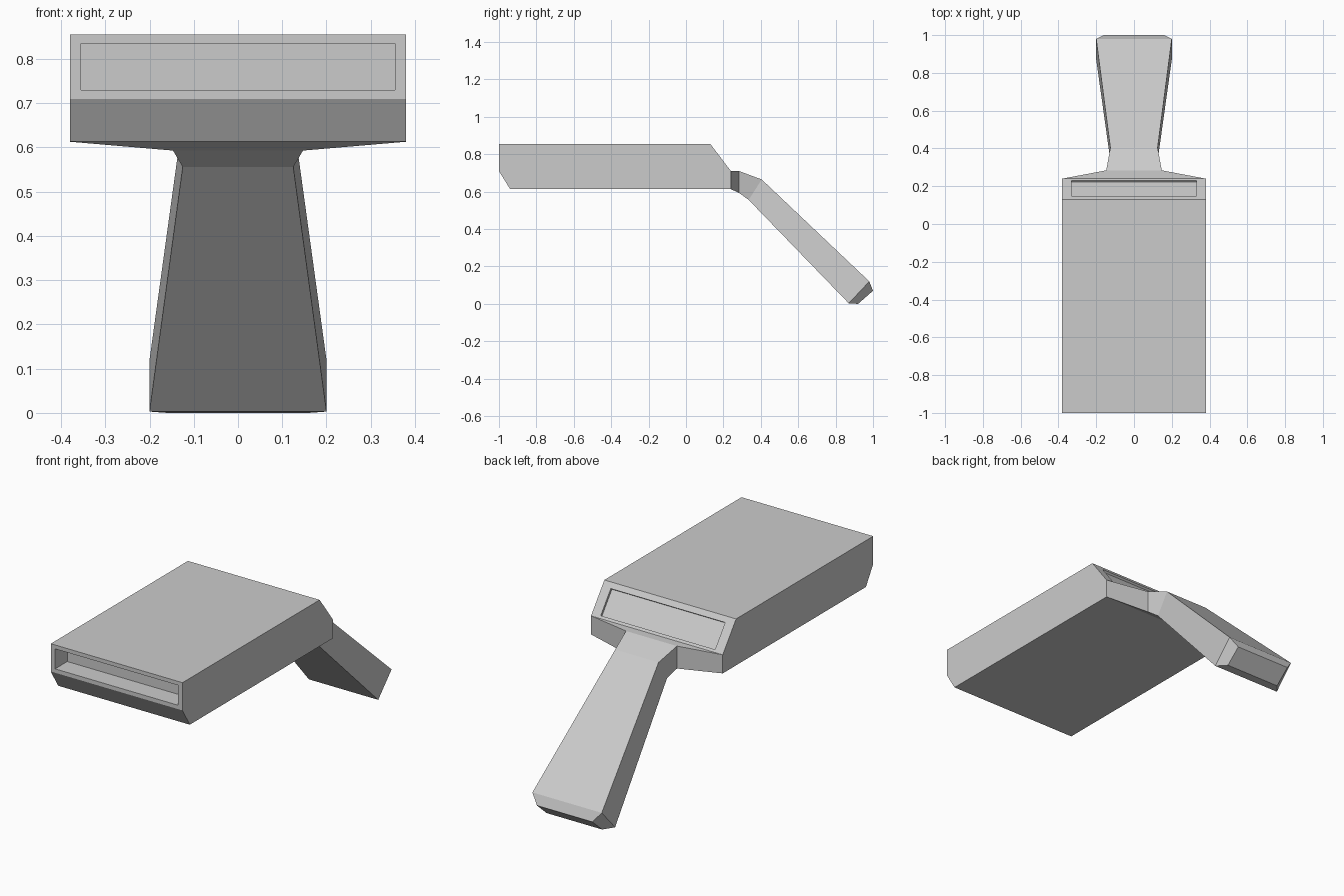
import bpy, bmesh
from mathutils import Vector

if "Cube" in bpy.data.objects:
    bpy.data.objects.remove(bpy.data.objects["Cube"], do_unlink=True)

grey = bpy.data.materials.new("plain grey")
grey.use_nodes = True
colour = (0.6, 0.6, 0.6, 1)
grey.diffuse_color = colour
grey.node_tree.nodes["Principled BSDF"].inputs["Base Color"].default_value = colour


def loft(sections, cap_start, cap_end):
    """Skin rectangles given as (half width, (top y, z), (bottom y, z))."""
    bm = bmesh.new()
    rings = []
    for w, top, bot in sections:
        corners = ((-w, *bot), (w, *bot), (w, *top), (-w, *top))
        rings.append([bm.verts.new(c) for c in corners])
    for a, b in zip(rings, rings[1:]):
        for i in range(4):
            j = (i + 1) % 4
            bm.faces.new((a[i], a[j], b[j], b[i]))
    if cap_start:
        bm.faces.new(rings[0])
    if cap_end:
        bm.faces.new(rings[-1])
    bmesh.ops.recalc_face_normals(bm, faces=bm.faces)
    return bm


def recess(bm, face, half_width, scale, shift, depth):
    """Sink a rectangular panel into a face."""
    normal, centre = face.normal.copy(), face.calc_center_median()
    bmesh.ops.inset_individual(bm, faces=[face], thickness=0.01)
    corners = [v.co - centre for v in face.verts]
    height = max(c.yz.length for c in corners) + 0.01
    for v in face.verts:
        d = v.co - centre
        d.x = half_width if d.x > 0 else -half_width
        d.yz = d.yz.normalized() * height * scale
        v.co = centre + d + Vector((0, *shift))
    floor = bmesh.ops.extrude_discrete_faces(bm, faces=[face])["faces"][0]
    bmesh.ops.translate(bm, verts=floor.verts, vec=-normal * depth)


def finish(bm, name):
    mesh = bpy.data.meshes.new(name)
    bm.to_mesh(mesh)
    bm.free()
    mesh.materials.append(grey)
    bpy.context.collection.objects.link(bpy.data.objects.new(name, mesh))


# Box body: chamfered front underside and sloped rear top
W = 0.38
body = loft([
    (W, (-1, 0.855), (-1, 0.71)),
    (W, (-0.94, 0.855), (-0.94, 0.613)),
    (W, (0.13, 0.855), (0.13, 0.613)),
    (W, (0.24, 0.71), (0.24, 0.613)),
], True, False)
front = min(body.faces, key=lambda f: f.normal.y)
slope = max(body.faces, key=lambda f: f.normal.y)
# Front slot and shallow rear panel
recess(body, front, 0.355, 0.69, (0, 0), 0.1)
recess(body, slope, 0.33, 0.73, (0.005, -0.0066), 0.012)
finish(body, "body")

# Handle: flared shoulder, narrow neck, sloping grip and bevelled tip
handle = loft([
    (W, (0.24, 0.71), (0.24, 0.613)),
    (0.147, (0.284, 0.71), (0.284, 0.593)),
    (0.125, (0.405, 0.665), (0.335, 0.556)),
    (0.2, (0.98, 0.12), (0.87, 0.003)),
    (0.16, (1, 0.07), (0.92, 0)),
], False, True)
finish(handle, "handle")
